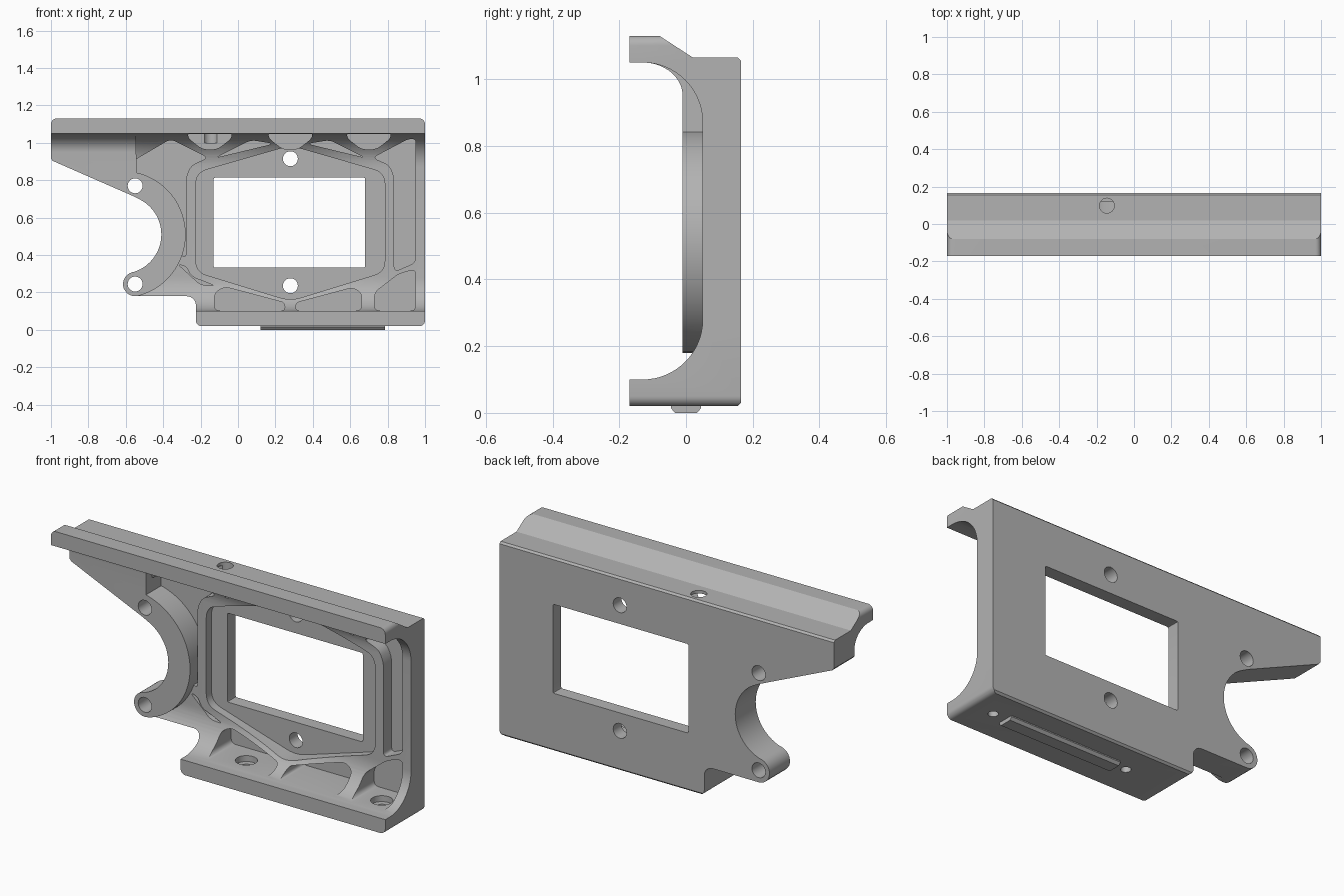
import bpy, bmesh
from math import sin, cos, radians, pi
from mathutils import Vector

if "Cube" in bpy.data.objects:
    bpy.data.objects.remove(bpy.data.objects["Cube"], do_unlink=True)

metal = bpy.data.materials.new("grey_metal")
metal.use_nodes = True
metal.diffuse_color = (0.45, 0.45, 0.45, 1)
metal.node_tree.nodes["Principled BSDF"].inputs["Base Color"].default_value = (0.45, 0.45, 0.45, 1)

BACK = 0.165      # back face
FLOOR = 0.12      # pocket floor
RING = (-0.62, 0.51)


def arc(c, r, a0, a1, n=16, rz=None):
    """Points on an arc or ellipse, angles in degrees."""
    rz = rz or r
    return [(c[0] + r * cos(radians(a0 + (a1 - a0) * i / n)),
             c[1] + rz * sin(radians(a0 + (a1 - a0) * i / n))) for i in range(n + 1)]


def rounded(points, r, n=6):
    """Round every corner of a polygon."""
    out = []
    for i, p in enumerate(points):
        p = Vector(p)
        a, b = Vector(points[i - 1]) - p, Vector(points[(i + 1) % len(points)]) - p
        d = min(r, a.length * 0.45, b.length * 0.45)
        s, e = p + a.normalized() * d, p + b.normalized() * d
        for k in range(n + 1):
            t = k / n
            out.append(tuple(s * (1 - t) ** 2 + p * 2 * t * (1 - t) + e * t * t))
    return out


def prism(name, points, lo, hi, axis="Y"):
    """Extrude a 2D outline along an axis."""
    place = {"X": lambda u, v, w: (w, u, v),
             "Y": lambda u, v, w: (u, w, v),
             "Z": lambda u, v, w: (u, v, w)}[axis]
    bm = bmesh.new()
    face = bm.faces.new([bm.verts.new(place(u, v, lo)) for u, v in points])
    new = bmesh.ops.extrude_face_region(bm, geom=[face])["geom"]
    shift = Vector(place(0, 0, hi - lo))
    bmesh.ops.translate(bm, vec=shift, verts=[g for g in new if isinstance(g, bmesh.types.BMVert)])
    bmesh.ops.remove_doubles(bm, verts=bm.verts, dist=1e-5)
    bmesh.ops.recalc_face_normals(bm, faces=bm.faces)
    mesh = bpy.data.meshes.new(name)
    bm.to_mesh(mesh)
    bm.free()
    obj = bpy.data.objects.new(name, mesh)
    bpy.context.collection.objects.link(obj)
    mesh.materials.append(metal)
    return obj


def combine(target, tool, operation):
    mod = target.modifiers.new("bool", "BOOLEAN")
    mod.operation, mod.solver, mod.object = operation, "EXACT", tool
    bpy.context.view_layer.objects.active = target
    bpy.ops.object.modifier_apply(modifier=mod.name)
    bpy.data.objects.remove(tool, do_unlink=True)


def cut(target, points, lo, hi, axis="Y"):
    combine(target, prism("cutter", points, lo, hi, axis), "DIFFERENCE")


def hole(target, u, v, r, lo, hi, axis="Y"):
    cut(target, arc((u, v), r, 0, 345, 23), lo, hi, axis)


# Channel body: C profile with filleted flanges
top_edge = [(0.02, 1.065), (-0.08, 1.13), (-0.17, 1.13), (-0.17, 1.05)]
back_edge = [(BACK - 0.01, 0.02), (BACK, 0.03), (BACK, 1.055), (BACK - 0.01, 1.065)]
channel = (back_edge + top_edge + arc((-0.13, 0.87), 0.18, 90, 0)
           + arc((-0.13, 0.28), 0.18, 0, -90) + [(-0.17, 0.10), (-0.17, 0.02)])
body = prism("bracket_body", channel, -1, 1, "X")

# Shared edge of the half ring opening and its sloping arm
opening = arc((-0.55, 0.245), 0.065, 270, 105, 12) + arc(RING, 0.21, -72, 64, 28) + [(-0.56, 0.715)]
arm_end = [(-0.99, 0.903), (-1, 0.915)] + arc((-0.97, 1.10), 0.03, 180, 90, 6)
outline = (opening + arm_end + arc((0.97, 1.10), 0.03, 90, 0, 6)
           + arc((0.97, 0.05), 0.03, 0, -90, 6) + arc((-0.195, 0.05), 0.03, 270, 180, 6)
           + arc((-0.275, 0.13), 0.05, 0, 90, 8))
combine(body, prism("outline", outline, -0.3, 0.3), "INTERSECT")

# Lightening pockets between the ribs
pockets = [
    [(-0.6, 0.88), (-0.36, 1.02), (-0.16, 0.92), (-0.25, 0.88), (-0.278, 0.82),
     (-0.278, 0.38), (-0.42, 0.5)],
    [(-0.12, 0.92), (0.07, 1.015), (0.19, 0.995)],
    [(0.68, 0.92), (0.49, 1.015), (0.37, 0.995)],
    [(0.72, 0.92), (0.91, 1.02), (0.95, 1.02), (0.95, 0.36), (0.835, 0.31),
     (0.835, 0.82), (0.81, 0.88)],
    [(-0.32, 0.35), (-0.278, 0.34), (-0.25, 0.285), (-0.12, 0.235), (-0.2, 0.24)],
    [(-0.125, 0.102), (0.25, 0.102), (0.25, 0.145), (-0.07, 0.23), (-0.125, 0.2)],
    [(0.66, 0.102), (0.31, 0.102), (0.31, 0.145), (0.61, 0.225), (0.66, 0.2)],
    [(0.73, 0.102), (0.95, 0.102), (0.95, 0.325), (0.86, 0.30), (0.73, 0.2)],
]
for x in (-0.15, 0.28, 0.70):
    pockets.append([(x + s * dx, z) for s, dx, z in (
        (-1, 0.12, 1.048), (1, 0.12, 1.048), (1, 0.11, 1.02), (1, 0.04, 0.965),
        (-1, 0.04, 0.965), (-1, 0.11, 1.02))])
for p in pockets:
    cut(body, rounded(p, 0.03), -0.25, FLOOR)

# Six sided recess with a through window
recess = [(0.28, 0.155), (0.785, 0.31), (0.785, 0.84), (0.28, 0.985), (-0.225, 0.84), (-0.225, 0.31)]
cut(body, rounded(recess, 0.06), -0.25, 0.095)
cut(body, rounded([(-0.13, 0.333), (0.68, 0.333), (0.68, 0.814), (-0.13, 0.814)], 0.008, 2), -0.25, 0.3)

# Half ring clamp and arm, standing forward of the channel
arm_profile = (back_edge + top_edge + arc((-0.13, 0.95), 0.12, 90, 0, 16, 0.10) + [(-0.01, 0.02)])
arm = prism("clamp_arm", arm_profile, -1, 0, "X")
arm_outline = (opening + arm_end + [(-0.545, 1.13)] + arc(RING, 0.34, 77, -74, 40))
combine(arm, prism("arm_outline", arm_outline, -0.3, 0.3), "INTERSECT")
combine(body, arm, "UNION")

# Bolt holes through the back and the top
for x, z in ((-0.55, 0.77), (-0.55, 0.245), (0.28, 0.915), (0.28, 0.236)):
    hole(body, x, z, 0.04, -0.12, 0.3)
hole(body, -0.145, 0.098, 0.04, 1.0, 1.2, "Z")

# Counterbored screw holes in the bottom flange
for x in (0.05, 0.86):
    hole(body, x, 0, 0.055, 0.07, 0.16, "Z")
    hole(body, x, 0, 0.025, -0.05, 0.16, "Z")

# Locating rail under the bottom flange
rail = prism("locating_rail", [(-0.045, 0.022), (-0.045, 0.014), (-0.033, 0), (0.033, 0),
                               (0.045, 0.014), (0.045, 0.022)], 0.12, 0.785, "X")

for obj in (body, rail):
    bpy.ops.object.select_all(action="DESELECT")
    obj.select_set(True)
    bpy.context.view_layer.objects.active = obj
    bpy.ops.object.shade_smooth_by_angle(angle=pi / 6)
